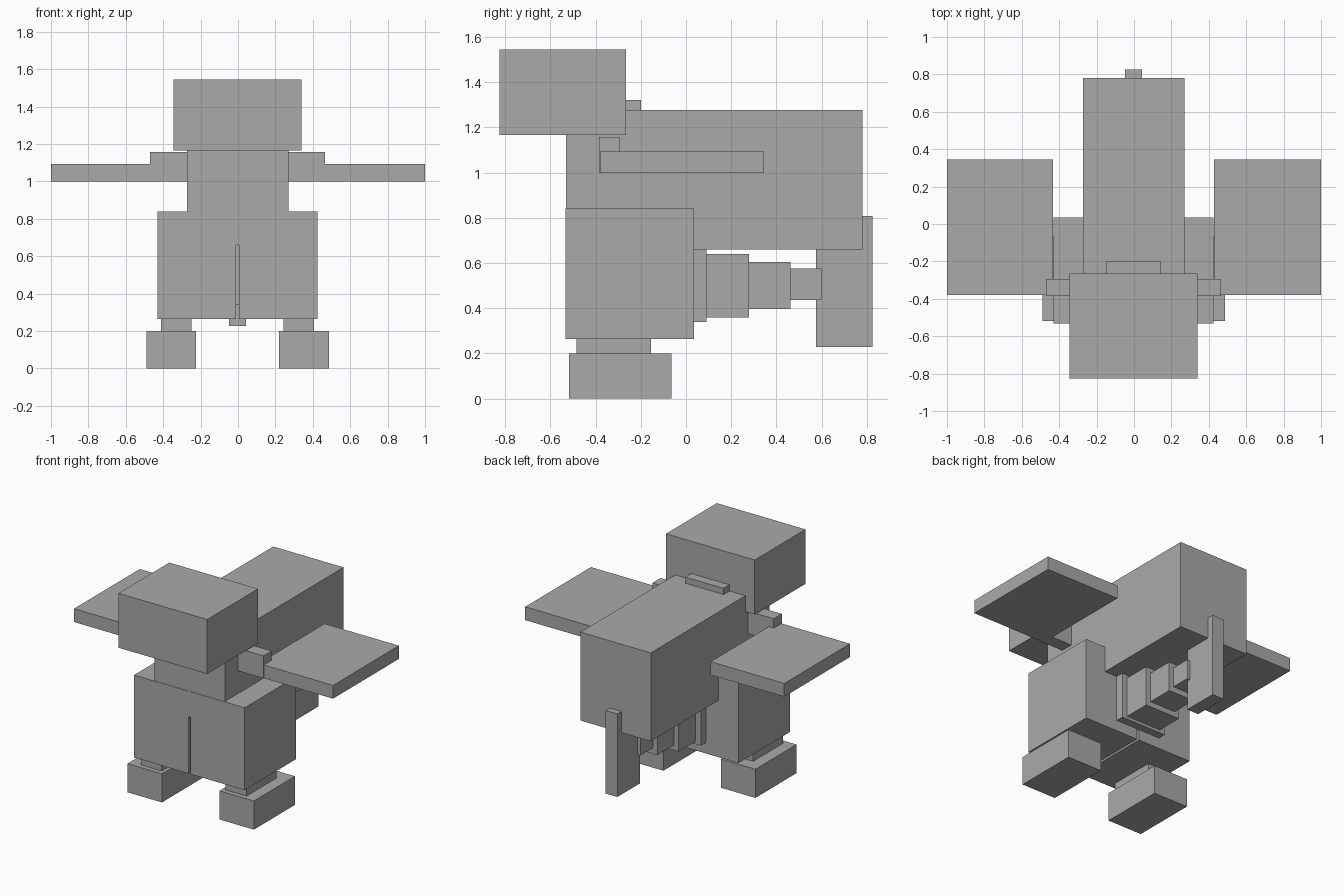
import bpy
import bmesh
from mathutils import Vector

default = bpy.data.objects.get("Cube")
if default:
    bpy.data.objects.remove(default, do_unlink=True)

GREY = (0.4, 0.4, 0.4, 1.0)
grey = bpy.data.materials.new("plain grey")
grey.use_nodes = True
grey.diffuse_color = GREY
grey.node_tree.nodes["Principled BSDF"].inputs["Base Color"].default_value = GREY

MID = -0.0025  # the body's centre line


def box(name, x, y, z):
    """Flat-faced box from its (low, high) extent on each axis."""
    lo, hi = (Vector(c) for c in zip(x, y, z))
    bm = bmesh.new()
    bmesh.ops.create_cube(bm, size=1)
    for v in bm.verts:
        v.co = [(a + b) / 2 + c * (b - a) for a, b, c in zip(lo, hi, v.co)]
    mesh = bpy.data.meshes.new(name)
    bm.to_mesh(mesh)
    bm.free()
    mesh.materials.append(grey)
    obj = bpy.data.objects.new(name, mesh)
    bpy.context.collection.objects.link(obj)
    return obj


def centred(name, width, y, z):
    return box(name, (MID - width / 2, MID + width / 2), y, z)


def pair(name, x, y, z):
    """Left and right copies; x is measured outward from the centre line."""
    box("left_" + name, (MID + x[0], MID + x[1]), y, z)
    box("right_" + name, (MID - x[1], MID - x[0]), y, z)


# Head, body and the small plate at the nape
centred("head", 0.685, (-0.825, -0.265), (1.165, 1.545))
centred("body", 0.543, (-0.53, 0.78), (0.66, 1.277))
centred("nape_plate", 0.295, (-0.265, -0.2), (1.27, 1.32))

# Wings on short shoulder blocks
pair("shoulder", (0.25, 0.468), (-0.385, -0.295), (1.0, 1.157))
box("left_wing", (0.427, 1.0), (-0.38, 0.345), (0.999, 1.092))
box("right_wing", (-1.0, -0.432), (-0.38, 0.345), (0.999, 1.092))

# Legs: large haunches with a narrow gap, ankles and feet
pair("haunch", (0.008, 0.427), (-0.533, 0.035), (0.265, 0.84))
pair("ankle", (0.247, 0.408), (-0.485, -0.155), (0.19, 0.28))
pair("foot", (0.222, 0.488), (-0.518, -0.065), (0.0, 0.2))

# Tail: tapering segments ending in an upright fin
segments = [
    (0.35, (0.0, 0.09), (0.34, 0.665)),
    (0.27, (0.08, 0.278), (0.36, 0.64)),
    (0.2, (0.27, 0.463), (0.397, 0.605)),
    (0.13, (0.455, 0.6), (0.437, 0.575)),
]
for i, (width, y, z) in enumerate(segments, 1):
    centred(f"tail_segment_{i}", width, y, z)
centred("tail_fin", 0.09, (0.575, 0.825), (0.228, 0.808))
